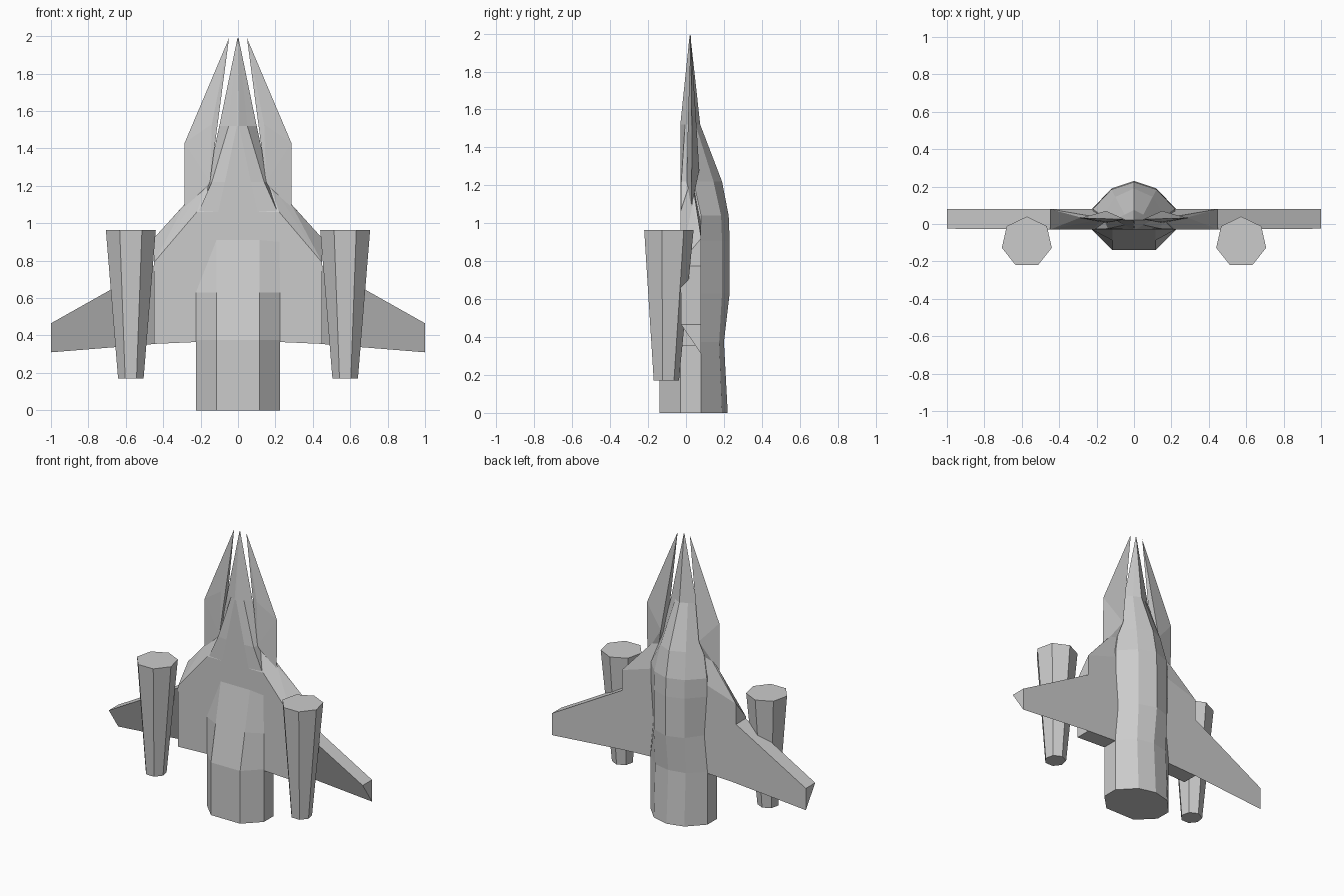
import bpy, bmesh, math

if "Cube" in bpy.data.objects:
    bpy.data.objects.remove(bpy.data.objects["Cube"])


def finish(name, bm):
    bmesh.ops.recalc_face_normals(bm, faces=bm.faces[:])
    me = bpy.data.meshes.new(name)
    bm.to_mesh(me)
    bm.free()
    ob = bpy.data.objects.new(name, me)
    bpy.context.collection.objects.link(ob)
    return ob


def loft(name, rings):
    """Skin a list of equal-length closed rings and cap both ends."""
    bm = bmesh.new()
    loops = [[bm.verts.new(p) for p in ring] for ring in rings]
    n = len(loops[0])
    for a, b in zip(loops, loops[1:]):
        for i in range(n):
            j = (i + 1) % n
            bm.faces.new((a[i], a[j], b[j], b[i]))
    bm.faces.new(loops[0])
    bm.faces.new(loops[-1])
    return finish(name, bm)


def hull(name, points):
    """Convex faceted solid around a few corner points."""
    bm = bmesh.new()
    vs = [bm.verts.new(p) for p in points]
    res = bmesh.ops.convex_hull(bm, input=vs)
    junk = {g for g in res["geom_interior"] + res["geom_unused"]
            if isinstance(g, bmesh.types.BMVert)}
    bmesh.ops.delete(bm, geom=list(junk), context='VERTS')
    bmesh.ops.dissolve_limit(bm, angle_limit=math.radians(1),
                             verts=bm.verts[:], edges=bm.edges[:])
    return finish(name, bm)


def mirror(ob):
    m = ob.modifiers.new("Mirror", 'MIRROR')
    m.use_mirror_merge = False


# Fuselage: half sections (z, belly, lower side, upper side, shoulder, spine y)
sections = [
    (0.00, (.115, -.14), (.225, -.03), (.225, .08), (.12, .19), .22),
    (0.375, (.115, -.14), (.225, -.03), (.225, .08), (.12, .175), .20),
    (0.63, (.115, -.088), (.225, -.03), (.20, .08), (.12, .19), .23),
    (0.91, (.115, -.03), (.225, -.028), (.22, .08), (.12, .19), .23),
    (1.04, (.11, -.03), (.22, -.028), (.22, .08), (.12, .185), .225),
    (1.22, (.07, -.03), (.14, -.025), (.165, .04), (.10, .145), .19),
    (1.52, (.006, -.03), (.05, -.005), (.10, .022), (.05, .05), .075),
    (1.99, (.001, .019), (.002, .02), (.003, .021), (.001, .022), .023),
]
rings = []
for z, *half, spine in sections:
    ring = [(x, y, z) for x, y in half] + [(0, spine, z)]
    ring += [(-x, y, z) for x, y in reversed(half)]
    rings.append(ring)
loft("fuselage", rings)

# Flat inner wing body with bevelled leading edge
mirror(hull("inner_wing", [
    (0, .08, .375), (.225, .08, .375), (.45, .08, .355), (.45, .08, .92),
    (.285, .035, 1.10), (.16, .03, 1.24), (0, .08, 1.06),
    (0, -.03, .375), (.225, -.03, .375), (.45, -.03, .355),
    (.45, -.03, .79), (.22, -.03, 1.06), (0, -.03, 1.06)]))

# Outer wing with wedge section
mirror(loft("outer_wing", [
    [(.44, -.03, .78), (.44, .08, .78), (.44, .08, .355)],
    [(1.0, -.025, .465), (1.0, .08, .465), (1.0, .08, .31)]]))

# Thin blades beside the nose
mirror(hull("nose_blade", [
    (.048, .025, 1.99), (.285, .032, 1.43), (.285, .028, 1.08),
    (.14, .01, 1.53), (.14, .04, 1.53),
    (.15, .005, 1.22), (.15, .07, 1.28), (.20, .03, 1.10)]))

# Seven-sided engine pods
pod_rings = []
for z, r, yc in ((.17, .07, -.107), (.965, .137, -.097)):
    pod_rings.append([(.573 + r * math.sin(math.tau * i / 7),
                       yc + r * math.cos(math.tau * i / 7), z)
                      for i in range(7)])
mirror(loft("engine_pod", pod_rings))
